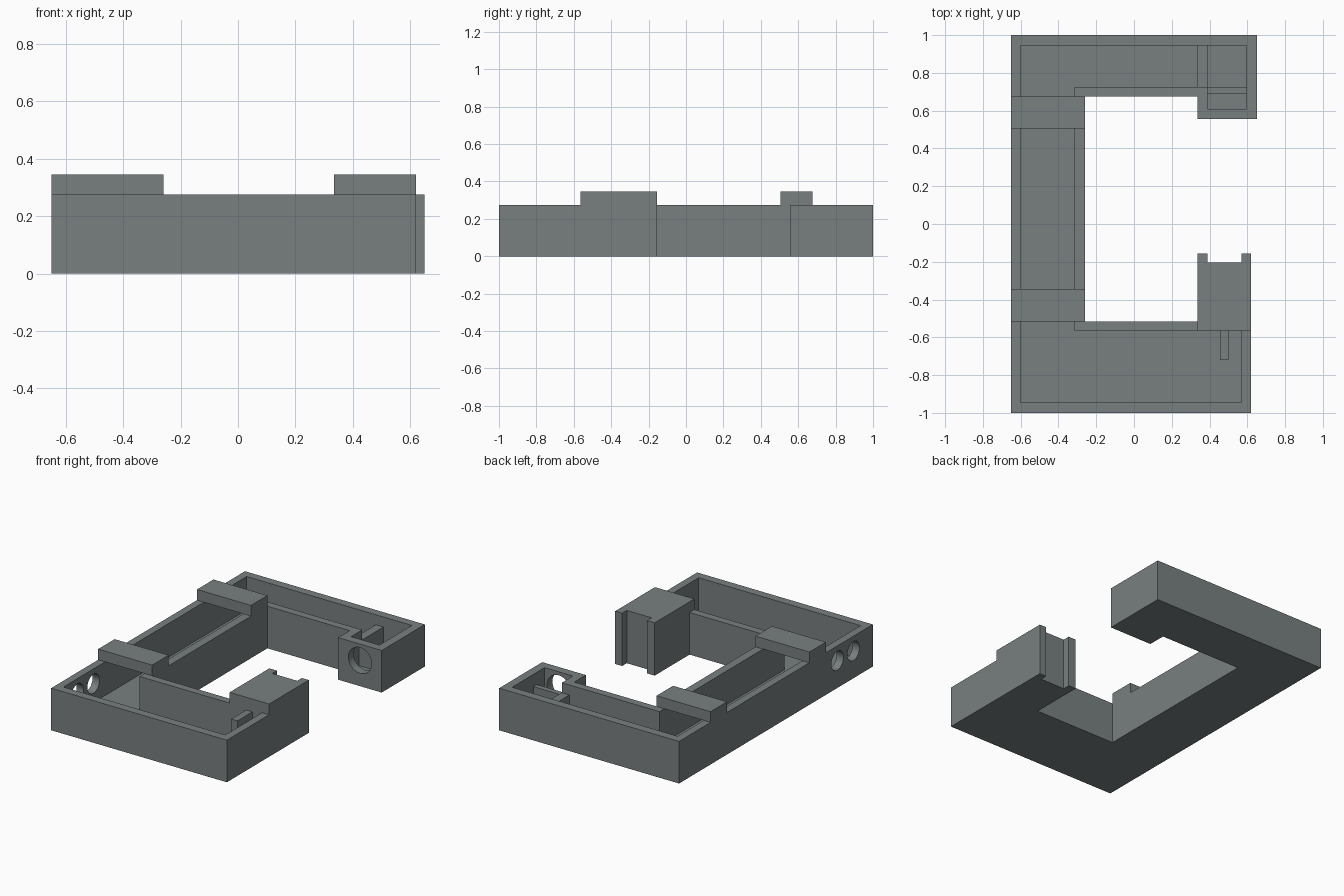
import bpy, bmesh, math
from mathutils import Matrix

if "Cube" in bpy.data.objects:
    bpy.data.objects.remove(bpy.data.objects["Cube"])

# One flat grey for the whole model
grey = bpy.data.materials.new("slate_grey")
grey.diffuse_color = (0.19, 0.215, 0.215, 1)
grey.use_nodes = True
grey.node_tree.nodes["Principled BSDF"].inputs["Base Color"].default_value = grey.diffuse_color


def finish(name, bm):
    bmesh.ops.recalc_face_normals(bm, faces=bm.faces)
    mesh = bpy.data.meshes.new(name)
    bm.to_mesh(mesh)
    bm.free()
    mesh.materials.append(grey)
    obj = bpy.data.objects.new(name, mesh)
    bpy.context.collection.objects.link(obj)
    return obj


def prism(name, outline, z0, z1):
    """Extrude a plan outline from z0 to z1."""
    bm = bmesh.new()
    face = bm.faces.new([bm.verts.new((x, y, z0)) for x, y in outline])
    top = bmesh.ops.extrude_face_region(bm, geom=[face])["geom"]
    bmesh.ops.translate(bm, vec=(0, 0, z1 - z0),
                        verts=[v for v in top if isinstance(v, bmesh.types.BMVert)])
    return finish(name, bm)


def box(name, x0, x1, y0, y1, z0, z1):
    return prism(name, [(x0, y0), (x1, y0), (x1, y1), (x0, y1)], z0, z1)


def rod(name, centre, radius, length, axis):
    """Cylinder along the x or y axis, used for drilling."""
    turn = Matrix.Rotation(math.pi / 2, 4, "Y" if axis == "x" else "X")
    bm = bmesh.new()
    bmesh.ops.create_cone(bm, cap_ends=True, segments=40, radius1=radius,
                          radius2=radius, depth=length,
                          matrix=Matrix.Translation(centre) @ turn)
    return finish(name, bm)


def cut(obj, cutter):
    mod = obj.modifiers.new("cut", "BOOLEAN")
    mod.operation, mod.solver, mod.object = "DIFFERENCE", "EXACT", cutter
    bpy.ops.object.select_all(action="DESELECT")
    bpy.context.view_layer.objects.active = obj
    obj.select_set(True)
    bpy.ops.object.modifier_apply(modifier=mod.name)
    bpy.data.objects.remove(cutter)


FLOOR, RIM, TOP = 0.055, 0.275, 0.345

# C-shaped tray with a hollow channel
tray = prism("tray", [(-.65, -1), (.62, -1), (.62, -.515), (-.26, -.515),
                      (-.26, .675), (.335, .675), (.335, .555), (.65, .555),
                      (.65, 1), (-.65, 1)], 0, RIM)
cut(tray, prism("channel_cutter",
                [(-.6, -.945), (.57, -.945), (.57, -.565), (-.315, -.565),
                 (-.315, .725), (.39, .725), (.39, .61), (.595, .61),
                 (.595, .945), (-.6, .945)], FLOOR, 0.5))

# Two cable holes in the left wall, one larger hole in the rear arm's end
for y in (-.635, -.80):
    cut(tray, rod("hole_cutter", (-.625, y, .178), .062, .12, "x"))
cut(tray, rod("hole_cutter", (.493, .58, .168), .084, .12, "y"))
bpy.ops.object.shade_smooth_by_angle(angle=math.radians(30))

# Bridges over the spine
box("rear_bridge", -.65, -.26, .505, .675, RIM, TOP)
box("front_bridge", -.65, -.26, -.515, -.345, RIM, TOP)

# Raised end block with a notched tip, and its lip over the inner wall
prism("end_block", [(.335, -.515), (.62, -.515), (.62, -.155), (.57, -.155),
                    (.57, -.203), (.39, -.203), (.39, -.155), (.335, -.155)], 0, TOP)
box("end_block_lip", .335, .62, -.565, -.515, RIM, TOP)

# Low dividers in the rear arm and a rib behind the end block
box("arm_divider", .335, .39, .725, .945, FLOOR, .21)
box("pocket_divider", .39, .595, .69, .725, FLOOR, .195)
box("block_rib", .455, .5, -.72, -.565, FLOOR, .262)
